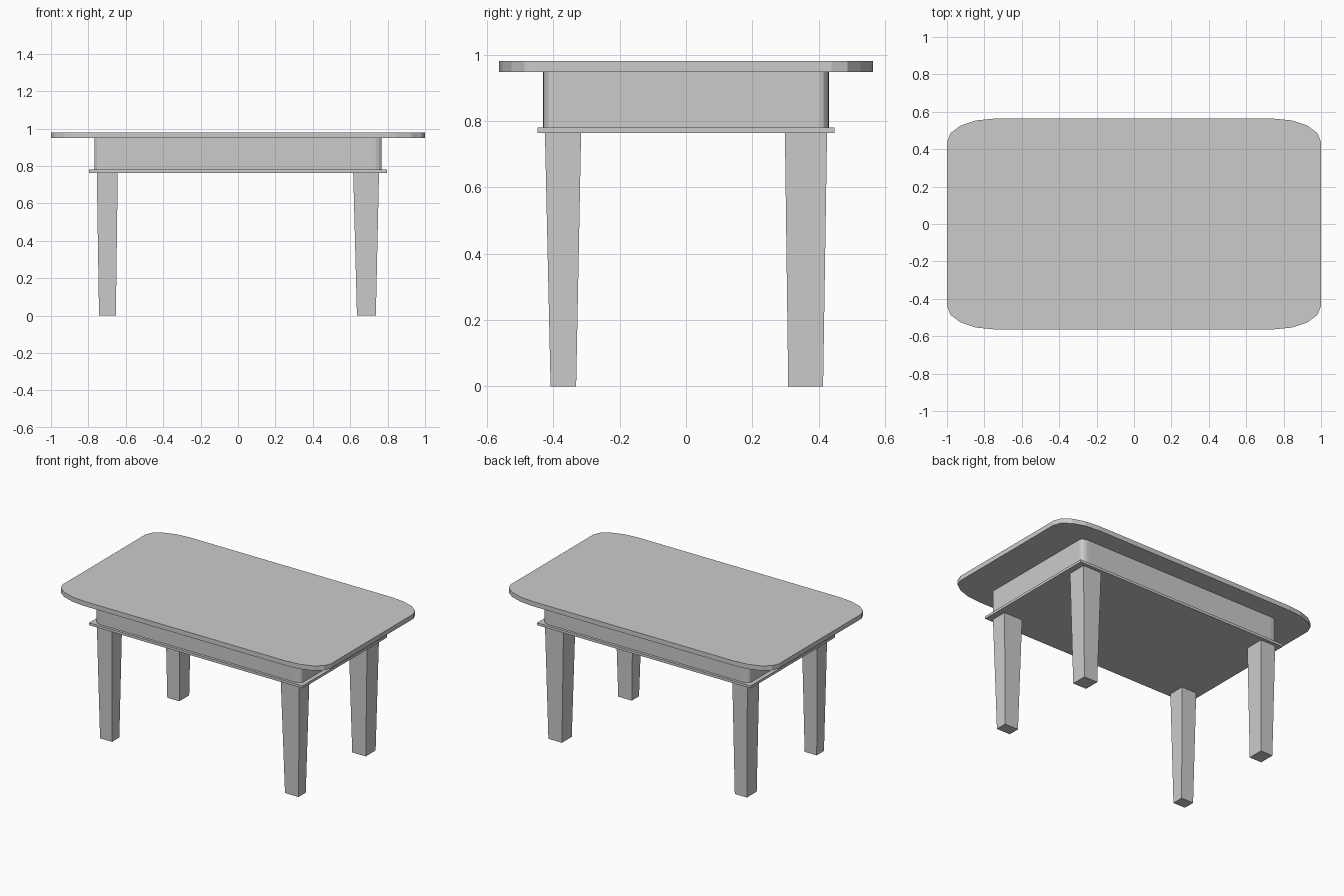
import bpy, bmesh
from math import cos, sin, pi

if "Cube" in bpy.data.objects:
    bpy.data.objects.remove(bpy.data.objects["Cube"])


def finish(bm, name):
    bmesh.ops.recalc_face_normals(bm, faces=bm.faces)
    mesh = bpy.data.meshes.new(name)
    bm.to_mesh(mesh)
    bm.free()
    obj = bpy.data.objects.new(name, mesh)
    bpy.context.collection.objects.link(obj)
    return obj


def loft(name, low, high, z0, z1):
    """Closed solid between two matching outlines."""
    bm = bmesh.new()
    a = [bm.verts.new((x, y, z0)) for x, y in low]
    b = [bm.verts.new((x, y, z1)) for x, y in high]
    bm.faces.new(a)
    bm.faces.new(b)
    n = len(a)
    for i in range(n):
        j = (i + 1) % n
        bm.faces.new((a[i], a[j], b[j], b[i]))
    return finish(bm, name)


def rounded(hx, hy, rx, ry, steps=4):
    """Rectangle outline with elliptical corners."""
    pts = []
    for k, (sx, sy) in enumerate([(1, 1), (-1, 1), (-1, -1), (1, -1)]):
        for i in range(steps + 1):
            t = (k + i / steps) * pi / 2
            pts.append((sx * (hx - rx) + rx * cos(t),
                        sy * (hy - ry) + ry * sin(t)))
    return pts


def rect(x, y):
    return [(x[0], y[0]), (x[1], y[0]), (x[1], y[1]), (x[0], y[1])]


# Table top with broad oval corners
top = rounded(1.0, 0.563, 0.25, 0.125)
loft("table_top", top, top, 0.948, 0.98)

# Apron and the thin moulding plate under it
apron = rounded(0.768, 0.431, 0.05, 0.028)
loft("apron", apron, apron, 0.775, 0.95)
plate = rect((-0.796, 0.796), (-0.448, 0.448))
loft("apron_moulding", plate, plate, 0.763, 0.78)

# Tapered legs: (bottom span, top span) along each axis
x_spans = {"left": ((-0.743, -0.653), (-0.755, -0.643)),
           "right": ((0.636, 0.737), (0.616, 0.754))}
y_spans = {"front": ((-0.408, -0.331), (-0.425, -0.316)),
           "back": ((0.308, 0.413), (0.298, 0.425))}
for side, (xb, xt) in x_spans.items():
    for end, (yb, yt) in y_spans.items():
        loft(f"{end}_{side}_leg", rect(xb, yb), rect(xt, yt), 0.0, 0.765)
